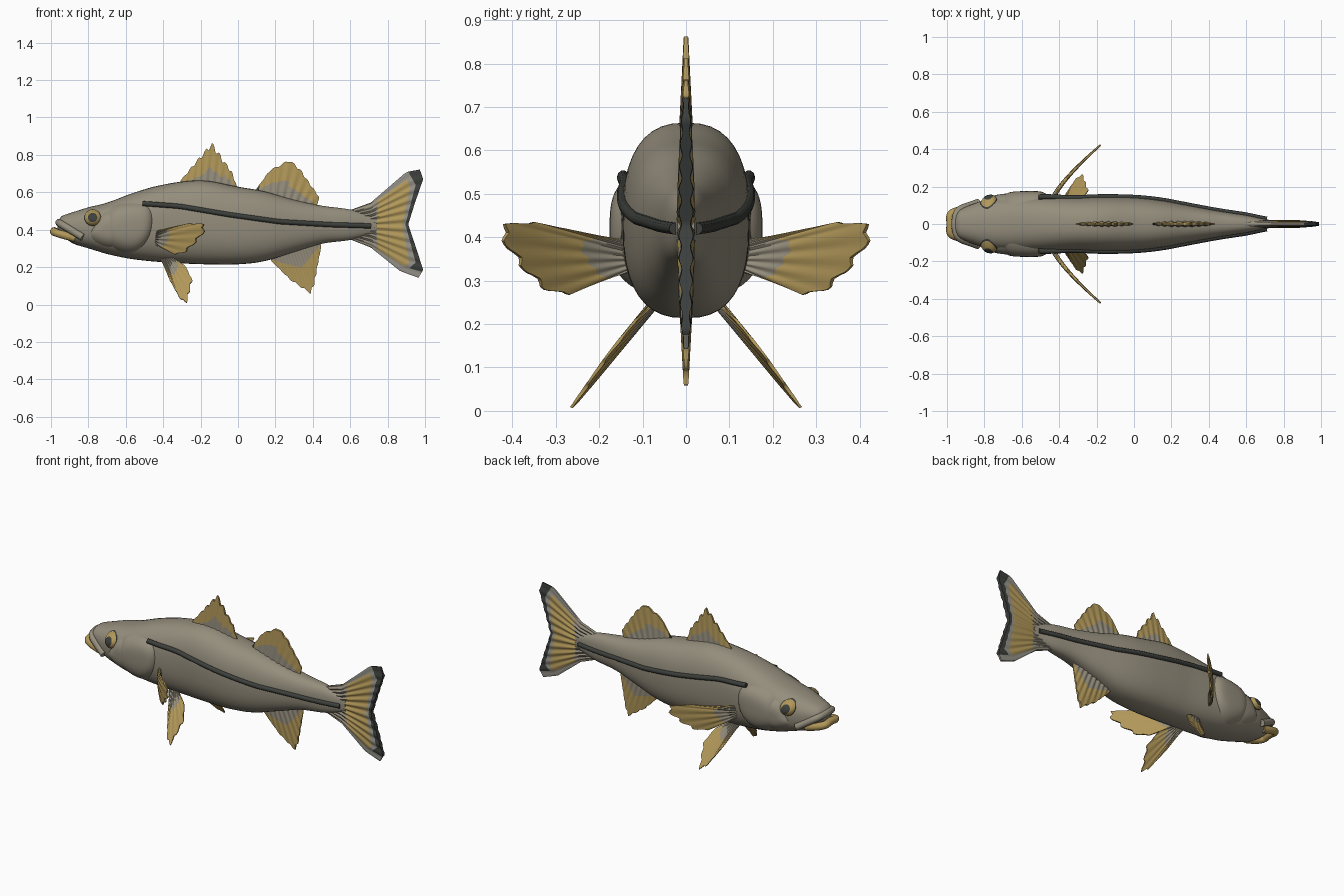
import bpy, bmesh, math
from mathutils import Vector

if "Cube" in bpy.data.objects:
    bpy.data.objects.remove(bpy.data.objects["Cube"])


def material(name, rgb):
    m = bpy.data.materials.new(name)
    m.use_nodes = True
    m.diffuse_color = (*rgb, 1)
    m.node_tree.nodes["Principled BSDF"].inputs["Base Color"].default_value = (*rgb, 1)
    return m


SKIN = material("olive grey skin", (0.30, 0.27, 0.205))
GOLD = material("golden fin", (0.44, 0.31, 0.10))
DARK = material("charcoal", (0.045, 0.05, 0.043))
PALE = material("pale grey", (0.29, 0.28, 0.24))
PALETTE = [SKIN, GOLD, DARK, PALE]
S, G, D, P = range(4)


def make(name, verts, faces, colours=None, mats=PALETTE, angle=50):
    me = bpy.data.meshes.new(name)
    me.from_pydata(verts, [], faces)
    for m in mats:
        me.materials.append(m)
    if colours:
        for poly, c in zip(me.polygons, colours):
            poly.material_index = c
    bm = bmesh.new()
    bm.from_mesh(me)
    bmesh.ops.recalc_face_normals(bm, faces=bm.faces)
    bm.to_mesh(me)
    bm.free()
    ob = bpy.data.objects.new(name, me)
    bpy.context.collection.objects.link(ob)
    bpy.ops.object.select_all(action="DESELECT")
    ob.select_set(True)
    bpy.context.view_layer.objects.active = ob
    bpy.ops.object.shade_smooth_by_angle(angle=math.radians(angle))
    return ob


def catmull(a, b, c, d, t):
    return b + 0.5 * t * (c - a + t * (2 * a - 5 * b + 4 * c - d + t * (3 * (b - c) + d - a)))


# Body stations: x, top, bottom, half width
STATIONS = [Vector(s) for s in (
    (-.965, .45, .405, .03), (-.94, .475, .365, .072), (-.88, .495, .325, .10),
    (-.8, .52, .30, .128), (-.7, .545, .27, .145), (-.58, .59, .245, .152),
    (-.45, .63, .23, .15), (-.3, .657, .22, .145), (-.17, .662, .215, .147),
    (0, .63, .215, .143), (.14, .605, .232, .128), (.3, .56, .28, .098),
    (.45, .528, .325, .07), (.6, .508, .345, .047), (.74, .47, .38, .02))]


def station(x):
    last = len(STATIONS) - 1
    i = max(0, min(last - 1, sum(s[0] <= x for s in STATIONS) - 1))
    b, c = STATIONS[i], STATIONS[i + 1]
    t = (x - b[0]) / (c[0] - b[0])
    return catmull(STATIONS[max(0, i - 1)], b, c, STATIONS[min(last, i + 2)], t)


POWER = 2.5


def surface_y(x, z):
    _, top, bottom, w = station(x)
    t = min(.99, abs((2 * z - top - bottom) / (top - bottom)))
    return w * (1 - t ** POWER) ** (1 / POWER)


def body():
    rings, sides, verts, faces = 90, 40, [], []
    x0, x1 = STATIONS[0][0], STATIONS[-1][0]
    for i in range(rings):
        x = x0 + (x1 - x0) * (i / (rings - 1)) ** 1.15
        _, top, bottom, w = station(x)
        for j in range(sides):
            a = 2 * math.pi * j / sides
            c, s = math.cos(a), math.sin(a)
            verts.append((x, w * math.copysign(abs(c) ** (2 / POWER), c),
                          (top + bottom) / 2 + (top - bottom) / 2 * math.copysign(abs(s) ** (2 / POWER), s)))
    for i in range(rings - 1):
        for j in range(sides):
            k = (j + 1) % sides
            faces.append((i * sides + j, i * sides + k, (i + 1) * sides + k, (i + 1) * sides + j))
    faces += [tuple(range(sides)), tuple(range((rings - 1) * sides, rings * sides))]
    make("body", verts, faces, mats=[SKIN])


# Raised plate that follows the flank, from a smoothed closed outline
def plate(name, outline, height, side, power=4, colour=lambda r: S):
    pts = [Vector(p) for p in outline]
    n, steps, rings = len(pts), 6, 12
    loop = [catmull(pts[i - 1], pts[i], pts[(i + 1) % n], pts[(i + 2) % n], k / steps)
            for i in range(n) for k in range(steps)]
    mid = sum(pts, Vector((0, 0))) / n
    m, verts, faces, cols = len(loop), [], [], []
    for k in range(rings, 0, -1):
        r = k / rings
        for p in loop:
            q = mid.lerp(p, r)
            verts.append((q.x, side * (surface_y(q.x, q.y) - .012 + (height + .012) * (1 - r ** power)), q.y))
    for k in range(rings - 1):
        for j in range(m):
            l = (j + 1) % m
            faces.append((k * m + j, k * m + l, (k + 1) * m + l, (k + 1) * m + j))
            cols.append(colour(1 - (k + .5) / rings))
    faces.append(tuple(range((rings - 1) * m, rings * m)))
    cols.append(colour(0))
    make(name, verts, faces, cols)


def along(line, u):
    pts = [Vector(p) for p in line]
    lens = [(b - a).length for a, b in zip(pts, pts[1:])]
    d = u * sum(lens)
    for a, b, l in zip(pts, pts[1:], lens):
        if d <= l + 1e-6:
            return a.lerp(b, d / l)
        d -= l
    return pts[-1]


# Fin: a ribbed, tapering sheet stretched through two or more lines
def fin(name, lines, place, colour, thick=.018, rays=9, scallop=.06, taper=.6):
    cols, rows = rays * 6, 10
    segs = len(lines) - 1
    total = segs * rows
    verts, faces, paint = [], [], []
    for side in (1, -1):
        for r in range(total + 1):
            i = min(segs - 1, r // rows)
            t = r / rows - i
            for c in range(cols + 1):
                u, v = c / cols, r / total
                notch = abs(math.cos(math.pi * u * rays)) ** 3 * scallop if i == segs - 1 else 0
                p = along(lines[i], u).lerp(along(lines[i + 1], u), t * (1 - notch))
                h = thick * (1 - taper * v) * (.25 + .75 * math.sin(math.pi * u) ** .5)
                h *= .8 + .2 * math.cos(2 * math.pi * u * rays)
                verts.append(place(p.x, p.y, side * h))
    w = cols + 1
    half = w * (total + 1)
    for r in range(total):
        for c in range(cols):
            a = r * w + c
            for o in (0, half):
                faces.append((a + o, a + o + 1, a + o + w + 1, a + o + w))
                paint.append(colour((c + .5) / cols, (r + .5) / total))
    rim = [(c, c + 1) for c in range(cols)] + [(total * w + c, total * w + c + 1) for c in range(cols)]
    rim += [(r * w + e, (r + 1) * w + e) for r in range(total) for e in (0, cols)]
    for a, b in rim:
        faces.append((a, b, b + half, a + half))
        paint.append(colour(min(a % w / cols, .999), a // w / total))
    make(name, verts, faces, paint)


# Bevelled tube through points
def tube(name, pts, radius, mat):
    cu = bpy.data.curves.new(name, "CURVE")
    cu.dimensions = "3D"
    cu.bevel_depth = radius
    cu.bevel_resolution = 3
    cu.use_fill_caps = True
    cu.resolution_u = 6
    sp = cu.splines.new("NURBS")
    sp.points.add(len(pts) - 1)
    sp.use_endpoint_u = True
    sp.order_u = 3
    for q, p in zip(sp.points, pts):
        q.co = (*p, 1)
    cu.materials.append(mat)
    ob = bpy.data.objects.new(name, cu)
    bpy.context.collection.objects.link(ob)


def mirrored(pts):
    return pts + [(x, -y, z) for x, y, z in reversed(pts)]


body()

# Mouth
tube("lower_lip", mirrored([(-.87, .075, .355), (-.93, .075, .37), (-.985, .055, .388), (-.982, .012, .392)]), .022, GOLD)
tube("upper_lip", mirrored([(-.83, .115, .36), (-.88, .098, .39), (-.945, .075, .43), (-.957, .02, .438)]), .02, SKIN)

# Centre line fins
def median(a, b, h):
    return (a, h, b)

fin("front_dorsal_fin", [[(-.32, .62), (0, .6)],
    [(-.31, .66), (-.23, .76), (-.14, .868), (-.105, .82), (-.075, .77), (-.035, .72), (0, .615)]],
    median, lambda u, v: G if v > .3 + .35 * u else S, scallop=.12)
fin("rear_dorsal_fin", [[(.09, .59), (.41, .52)],
    [(.1, .62), (.17, .72), (.275, .775), (.33, .73), (.37, .67), (.435, .575), (.425, .535)]],
    median, lambda u, v: D if u < .05 else G if v > .55 - .2 * u else S)
fin("anal_fin", [[(.17, .25), (.44, .33)],
    [(.18, .23), (.28, .13), (.39, .055), (.41, .11), (.42, .17), (.445, .31)]],
    median, lambda u, v: G if v > .38 else S)
fin("tail_fin", [
    [(.6, .348), (.59, .43), (.6, .505)],
    [(.71, .305), (.705, .425), (.71, .545)],
    [(.865, .18), (.915, .225), (.88, .425), (.92, .63), (.89, .70)],
    [(.89, .17), (.95, .225), (.895, .428), (.95, .64), (.91, .71)],
    [(.965, .143), (.99, .185), (.945, .325), (.91, .428), (.945, .54), (.99, .67), (.972, .722)]],
    median, lambda u, v: S if v < .29 else P if u < .06 or u > .94 and v < .75 else
    G if v < .5 else P if v < .75 else D, thick=.024, rays=11, scallop=0, taper=.3)

# Paired parts, left is +y when seen from behind the tail
STRIPE = [(-.51, .54), (-.31, .525), (-.045, .48), (.22, .443), (.49, .427), (.71, .42)]
GILL = [(-.68, .53), (-.57, .55), (-.48, .53), (-.452, .46), (-.47, .36), (-.53, .285), (-.61, .265), (-.69, .32), (-.71, .43)]
CHEEK = [(-.72, .50), (-.65, .50), (-.625, .43), (-.62, .33), (-.68, .295), (-.76, .32), (-.8, .37), (-.77, .43)]
for label, side in (("near", -1), ("far", 1)):
    def pectoral(a, b, h):
        t = max(0, (a - .13) / .3)
        return (-.435 + .265 * t ** 1.3 + h * .7, side * (a - h * .7), b)

    def pelvic(a, b, h):
        return (a, side * (.09 + (.235 - b) * .73 + (a + .33) * .15 + h * .8), b + h * .5)

    fin(label + "_pectoral_fin", [[(.13, .315), (.13, .395)],
        [(.165, .315), (.275, .265), (.33, .28), (.385, .335), (.43, .4), (.428, .43), (.36, .437), (.24, .412), (.17, .398)]],
        pectoral, lambda u, v: G if v > .42 else S, thick=.014)
    fin(label + "_pelvic_fin", [[(-.42, .25), (-.345, .25)],
        [(-.4, .215), (-.365, .13), (-.31, .03), (-.275, .003), (-.26, .06), (-.243, .13), (-.28, .205), (-.335, .23)]],
        pelvic, lambda u, v: G if v > .4 else S, thick=.012)

    plate(label + "_gill_cover", GILL, .024, side, 6)
    plate(label + "_cheek", CHEEK, .016, side)
    ring = [(-.777 + .05 * math.cos(k * math.pi / 4), .465 + .05 * math.sin(k * math.pi / 4)) for k in range(8)]
    plate(label + "_eye", ring, .028, side, 3,
          lambda r: D if r > .86 else G if r > .52 else D)

    # Lateral stripe hugging the flank
    path = []
    for k in range(41):
        x, z = along(STRIPE, k / 40)
        lift = .012 * max(0, 1 - k / 5)
        path.append((x, side * (surface_y(x, z) + .001 + lift), z))
    tube(label + "_side_stripe", path, .014, DARK)
